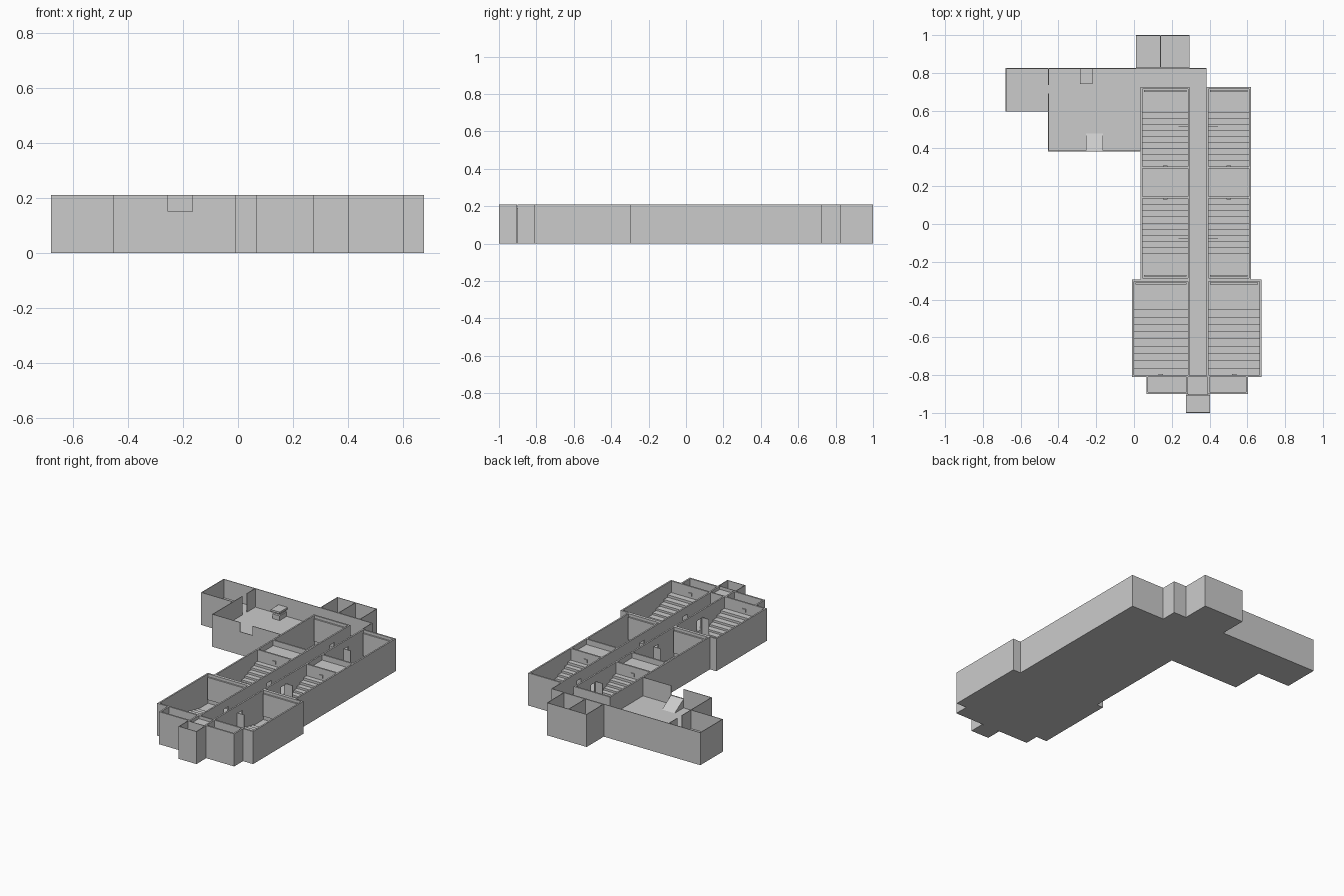
import bpy, bmesh

if "Cube" in bpy.data.objects:
    bpy.data.objects.remove(bpy.data.objects["Cube"])

TOP, FLOOR = 0.21, 0.09     # wall top, lobby and corridor floor level
THIN, THICK = 0.004, 0.01


def box(name, x0, x1, y0, y1, z0, z1):
    bm = bmesh.new()
    bmesh.ops.create_cube(bm, size=1)
    for v in bm.verts:
        v.co.x = x1 if v.co.x > 0 else x0
        v.co.y = y1 if v.co.y > 0 else y0
        v.co.z = z1 if v.co.z > 0 else z0
    return finish(name, bm)


def finish(name, bm):
    bmesh.ops.recalc_face_normals(bm, faces=bm.faces)
    me = bpy.data.meshes.new(name)
    bm.to_mesh(me)
    bm.free()
    ob = bpy.data.objects.new(name, me)
    bpy.context.collection.objects.link(ob)
    return ob


def prism(name, profile, x0, x1):
    """Extrude a (y, z) profile along x."""
    bm = bmesh.new()
    face = bm.faces.new([bm.verts.new((x0, y, z)) for y, z in profile])
    out = bmesh.ops.extrude_face_region(bm, geom=[face])
    for g in out["geom"]:
        if isinstance(g, bmesh.types.BMVert):
            g.co.x = x1
    return finish(name, bm)


def room(name, x0, x1, y0, y1, t=THIN, floor=FLOOR, sides="lrfb"):
    """Open-topped room: floor block plus the chosen walls."""
    if floor:
        box(name + "_floor", x0, x1, y0, y1, 0, floor)
    spans = {"l": (x0, x0 + t, y0, y1), "r": (x1 - t, x1, y0, y1),
             "f": (x0, x1, y0, y0 + t), "b": (x0, x1, y1 - t, y1)}
    for s in sides:
        box(name + "_wall_" + s, *spans[s], 0, TOP)


def theatre(name, x0, x1, y0, y1, up, inner, part_y):
    """Auditorium; up = direction in y the seating rises, inner = corridor side."""
    t = THICK
    room(name, x0, x1, y0, y1, t, 0, ("l" if inner == "r" else "r") + "fb")
    # corridor wall with a doorway on the screen side of the partition
    wx = (x1 - t, x1) if inner == "r" else (x0, x0 + t)
    d0, d1 = sorted((part_y - up * 0.005, part_y - up * 0.05))
    box(name + "_corridor_wall_front", *wx, y0, d0, 0, TOP)
    box(name + "_corridor_wall_back", *wx, d1, y1, 0, TOP)
    box(name + "_door_sill", *wx, d0, d1, 0, FLOOR)
    box(name + "_door_head", *wx, d0, d1, 0.16, TOP)
    # stepped seating on a curved rake
    low, high = (y0 + t, y1 - t) if up > 0 else (y1 - t, y0 + t)
    n, rake = 10, []
    start = low + (high - low) * 0.22
    depth = (high - start) / n
    rake = [(low, 0), (low, 0.02), (start, 0.02)]
    for i in range(n):
        k = (i + 1) / n
        z = 0.02 + 0.115 * (0.6 * k + 0.4 * k * k)
        rake += [(start + i * depth, z), (start + (i + 1) * depth, z)]
    rake.append((high, 0))
    prism(name + "_seating_steps", rake, x0 + t, x1 - t)
    # screen slab
    a, b = sorted((low + up * 0.006, low + up * 0.016))
    box(name + "_screen", x0 + 0.018, x1 - 0.018, a, b, 0.05, 0.195)
    # entrance partition
    px = (x1 - 0.06, x1 - t) if inner == "r" else (x0 + t, x0 + 0.06)
    box(name + "_partition", *px, part_y - 0.002, part_y + 0.002, 0.02, 0.165)
    # projection window frame in the rear wall
    mid = (x0 + x1) / 2
    w0, w1 = sorted((high, high - up * 0.006))
    box(name + "_projection_window", mid - 0.012, mid + 0.012, w0, w1, 0.15, 0.17)


# six auditoriums, three per side of the corridor
for side, inner, back, front in (("left", "r", (0.035, 0.295), (-0.01, 0.295)),
                                 ("right", "l", (0.385, 0.62), (0.385, 0.675))):
    theatre("rear_theatre_" + side, *back, 0.295, 0.725, -1, inner, 0.515)
    theatre("middle_theatre_" + side, *back, -0.295, 0.145, 1, inner, -0.075)
    theatre("front_theatre_" + side, *front, -0.81, -0.295, -1, inner, -0.57)
    # projection booth between rear and middle theatres
    box("projection_booth_" + side, *back, 0.145, 0.295, 0, 0.175)
    for x in (back[0], back[1] - THICK):
        box("booth_wall_" + side, x, x + THICK, 0.145, 0.295, 0, TOP)

# central corridor
box("corridor_floor", 0.295, 0.385, -0.81, 0.725, 0, FLOOR)
box("corridor_end_wall", 0.295, 0.385, -0.81, -0.802, 0, TOP)

# front service rooms and exit porch
room("front_booth_left", 0.065, 0.287, -0.9, -0.81, THICK, FLOOR, "lrf")
room("front_booth_right", 0.39, 0.603, -0.9, -0.81, THICK, FLOOR, "lrf")
box("exit_passage_roof", 0.287, 0.39, -0.905, -0.81, 0, 0.19)
room("exit_porch", 0.275, 0.403, -1.0, -0.903)

# lobby, with its rear passage behind the left theatre
LX, LY0, LY1 = -0.455, 0.385, 0.825
box("lobby_floor", LX, 0.035, LY0, LY1, 0, FLOOR)
box("rear_passage_floor", 0.035, 0.385, 0.725, LY1, 0, FLOOR)
box("lobby_back_wall", LX, 0.385, LY1 - THIN, LY1, 0, TOP)
box("passage_end_wall", 0.385 - THIN, 0.385, 0.725, LY1, 0, TOP)

# lobby front wall with entrance notch and ramp
DX0, DX1, DZ = -0.255, -0.165, 0.15
box("lobby_front_wall_left", LX, DX0, LY0, LY0 + THIN, 0, TOP)
box("lobby_front_wall_right", DX1, 0.035, LY0, LY0 + THIN, 0, TOP)
box("entrance_sill", DX0, DX1, LY0, LY0 + THIN, 0, DZ)
prism("entrance_ramp", [(LY0, FLOOR), (LY0, DZ), (0.48, FLOOR)], DX0, DX1)

# side room with an opening into the lobby
room("side_room", -0.68, LX, 0.595, LY1, THIN, FLOOR, "lfb")
box("lobby_side_wall_front", LX, LX + THIN, LY0, 0.69, 0, TOP)
box("lobby_side_wall_back", LX, LX + THIN, 0.735, LY1, 0, TOP)

# counter against the lobby back wall
box("counter_base", -0.278, -0.227, 0.75, LY1 - THIN, FLOOR, 0.12)
box("counter_band", -0.27, -0.235, 0.765, LY1 - THIN, 0.12, 0.138)
box("counter_top", -0.285, -0.22, 0.74, LY1 - THIN, 0.138, 0.15)

# two rear rooms
room("rear_room_left", 0.01, 0.142, LY1, 1.0)
room("rear_room_right", 0.138, 0.295, LY1, 1.0)
